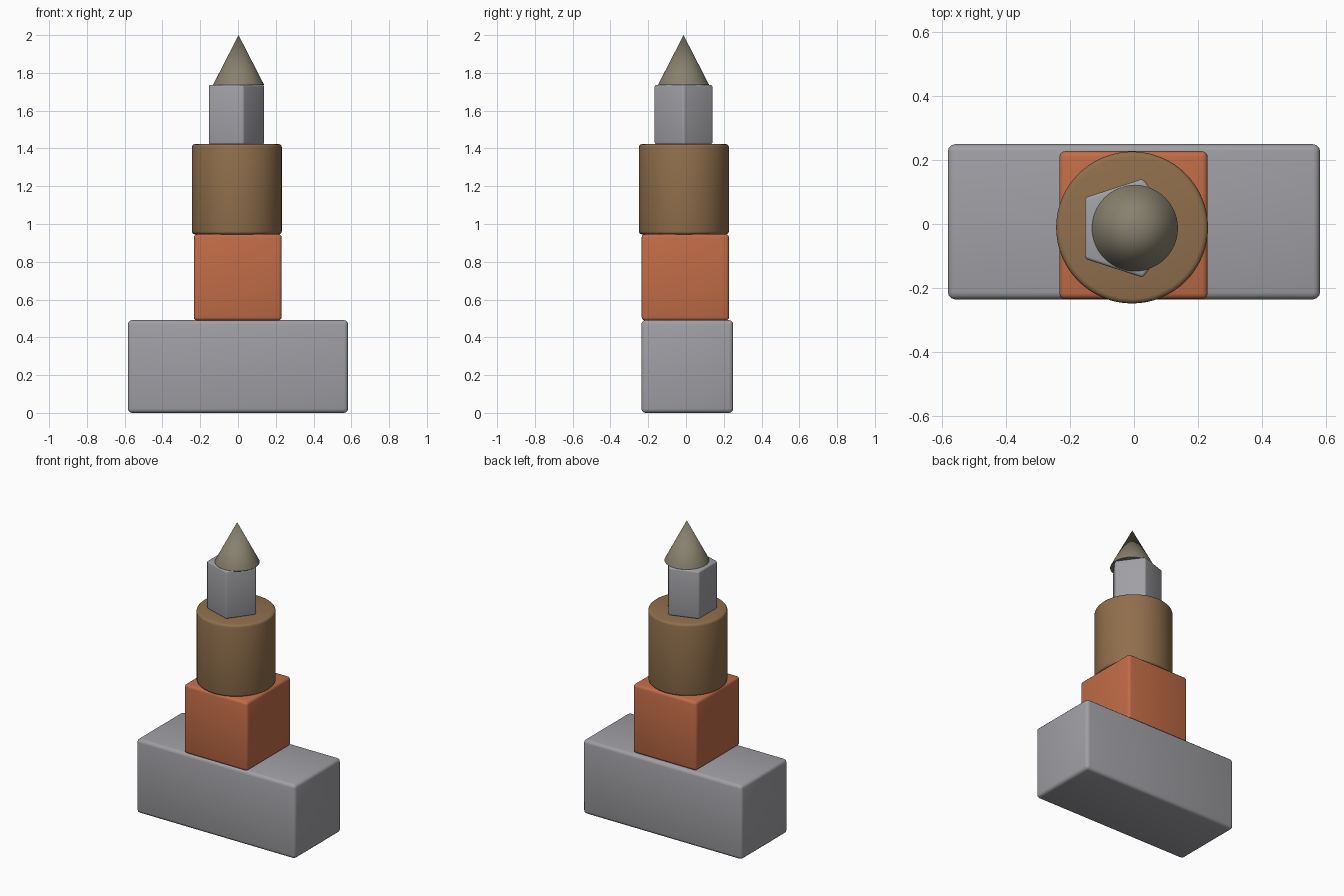
import bpy
import math

default = bpy.data.objects.get("Cube")
if default:
    bpy.data.objects.remove(default, do_unlink=True)


def linear(c):
    c /= 255
    return c / 12.92 if c <= 0.04045 else ((c + 0.055) / 1.055) ** 2.4


def material(name, rgb):
    color = [linear(c) for c in rgb] + [1]
    mat = bpy.data.materials.new(name)
    mat.use_nodes = True
    mat.diffuse_color = color
    shader = mat.node_tree.nodes["Principled BSDF"]
    shader.inputs["Base Color"].default_value = color
    shader.inputs["Roughness"].default_value = 0.7
    return mat


def finish(name, mat, bevel, segments=3):
    """Name the active part, round its edges and smooth it."""
    obj = bpy.context.object
    obj.name = obj.data.name = name
    obj.data.materials.append(mat)
    bpy.ops.object.transform_apply(location=False, rotation=True, scale=True)
    mod = obj.modifiers.new("Rounded edges", "BEVEL")
    mod.width = bevel
    mod.segments = segments
    mod.limit_method = "ANGLE"
    mod.angle_limit = math.radians(40)
    bpy.ops.object.modifier_apply(modifier=mod.name)
    bpy.ops.object.shade_smooth_by_angle(angle=math.radians(35))


def block(name, x, y, z, mat, bevel):
    """Box from (low, high) extents on each axis."""
    spans = (x, y, z)
    bpy.ops.mesh.primitive_cube_add(size=1, location=[(a + b) / 2 for a, b in spans])
    bpy.context.object.scale = [b - a for a, b in spans]
    finish(name, mat, bevel)


def column(name, sides, radius, center, z, mat, bevel, top=None, turn=0):
    """Upright prism, cylinder or cone between two heights."""
    bpy.ops.mesh.primitive_cone_add(
        vertices=sides, radius1=radius, radius2=radius if top is None else top,
        depth=z[1] - z[0], location=(*center, sum(z) / 2), rotation=(0, 0, turn))
    finish(name, mat, bevel)


grey = material("stone grey", (160, 159, 164))
orange = material("burnt orange", (193, 108, 71))
brown = material("wood brown", (144, 111, 76))
olive = material("olive grey", (136, 129, 111))

block("base_block", (-0.583, 0.583), (-0.236, 0.25), (0, 0.491), grey, 0.022)
block("middle_cube", (-0.234, 0.231), (-0.235, 0.228), (0.489, 0.946), orange, 0.018)
column("cylinder_body", 64, 0.238, (-0.006, -0.011), (0.945, 1.423), brown, 0.016)
# The five-sided neck points one corner towards +x
column("pentagon_neck", 5, 0.163, (-0.022, -0.013), (1.422, 1.737), grey, 0.01,
       turn=-math.pi / 2)
column("cone_tip", 64, 0.136, (0.003, -0.013), (1.735, 2), olive, 0.004, top=0)
